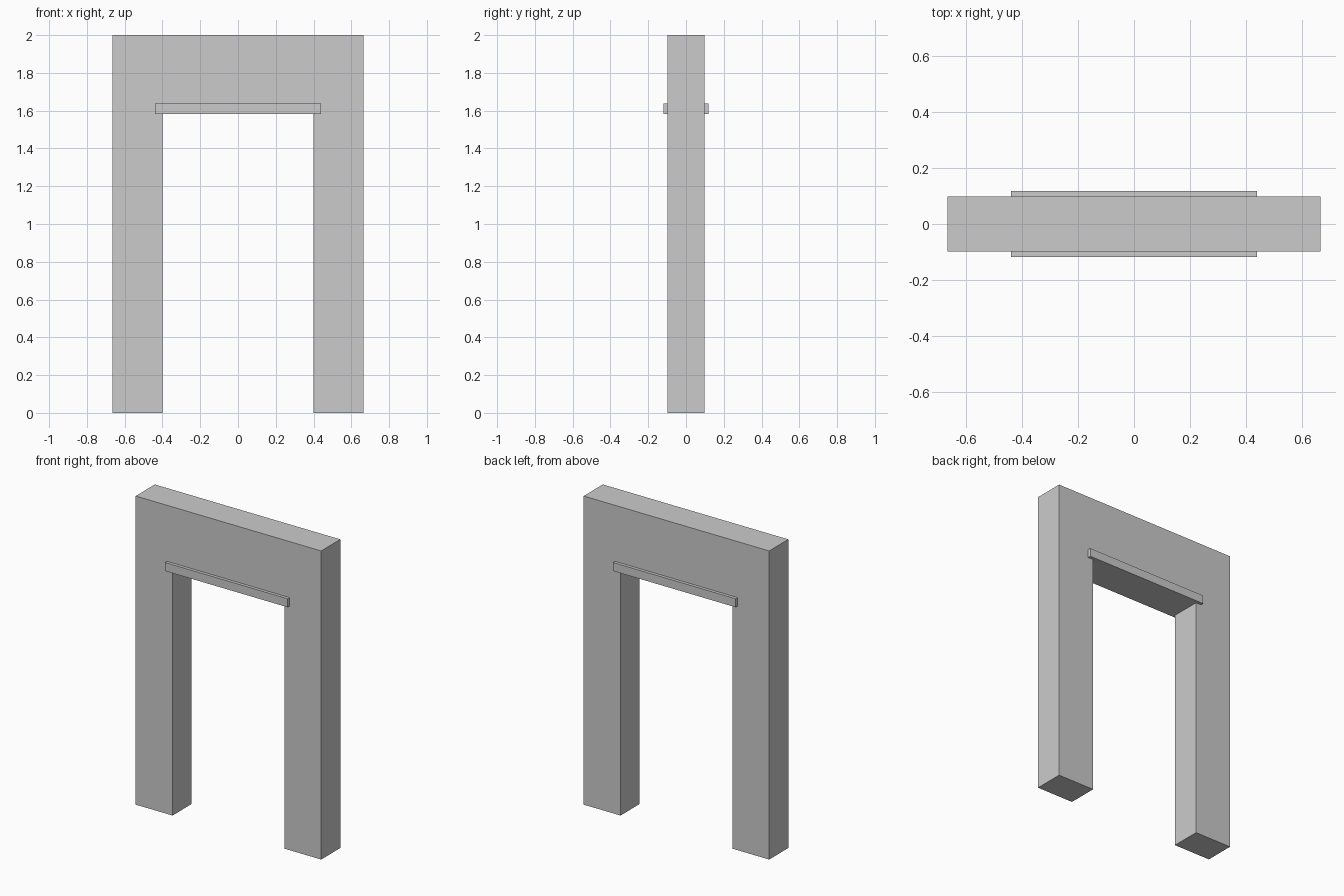
import bpy

if "Cube" in bpy.data.objects:
    bpy.data.objects.remove(bpy.data.objects["Cube"])


def box(name, x, y, z):
    """Box spanning the given (min, max) ranges."""
    bpy.ops.mesh.primitive_cube_add(size=1)
    ob = bpy.context.object
    ob.name = name
    ob.location = [(r[0] + r[1]) / 2 for r in (x, y, z)]
    ob.scale = [r[1] - r[0] for r in (x, y, z)]
    bpy.ops.object.transform_apply(location=True, rotation=False, scale=True)
    return ob


OUTER, INNER, DEPTH = 0.665, 0.401, 0.098
LEDGE_BOTTOM, LEDGE_TOP, HEIGHT = 1.582, 1.637, 2.0

# Side posts
box("left_post", (-OUTER, -INNER), (-DEPTH, DEPTH), (0, HEIGHT))
box("right_post", (INNER, OUTER), (-DEPTH, DEPTH), (0, HEIGHT))

# Panel above the opening
box("header_panel", (-INNER, INNER), (-DEPTH, DEPTH), (LEDGE_TOP, HEIGHT))

# Trim bar under the panel, projecting front and back
box("lintel_trim", (-0.439, 0.439), (-0.118, 0.118), (LEDGE_BOTTOM, LEDGE_TOP))
